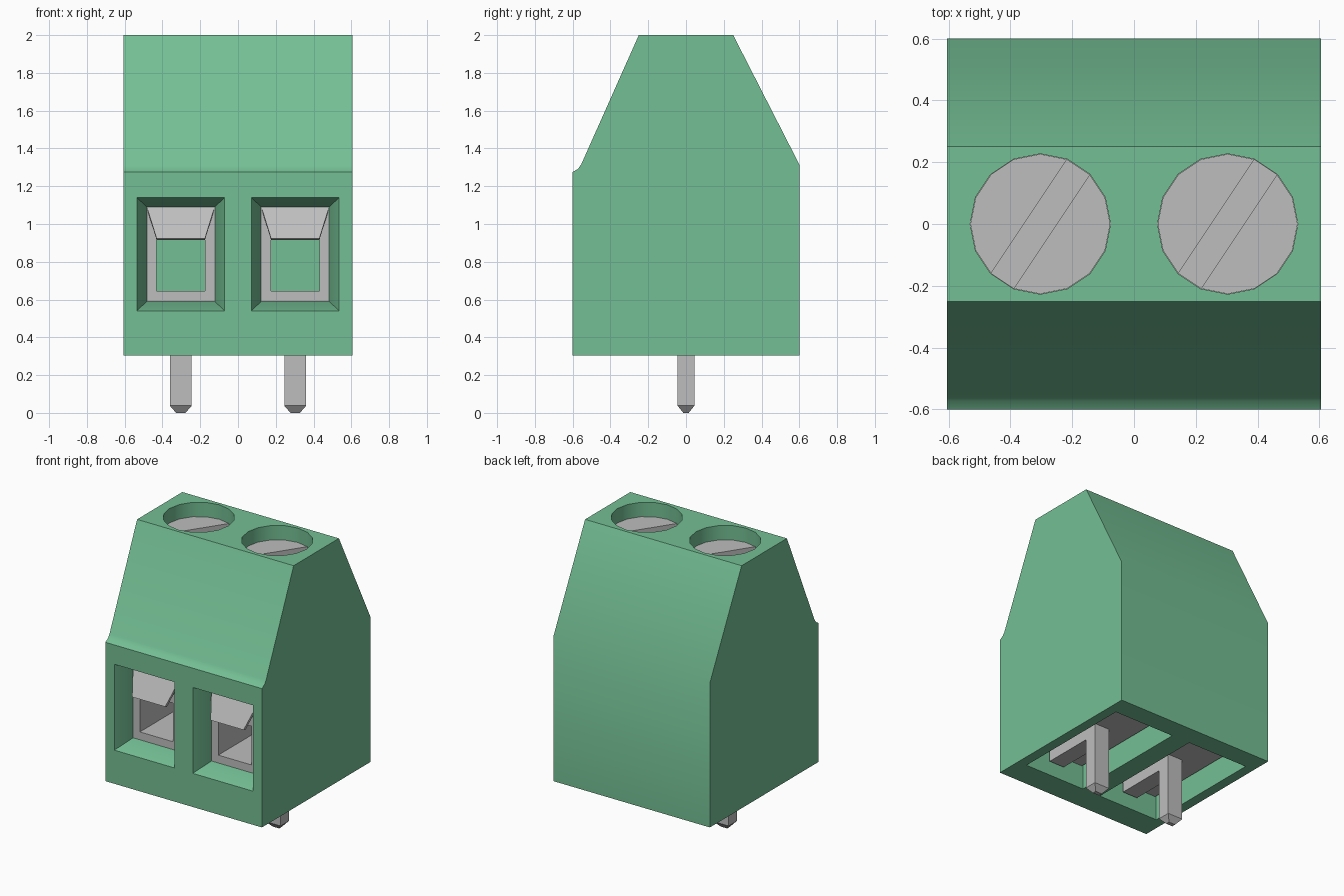
import bpy, bmesh, math
from mathutils import Matrix

if "Cube" in bpy.data.objects:
    bpy.data.objects.remove(bpy.data.objects["Cube"])


def material(name, rgb):
    m = bpy.data.materials.new(name)
    m.use_nodes = True
    m.diffuse_color = (*rgb, 1)
    m.node_tree.nodes["Principled BSDF"].inputs["Base Color"].default_value = (*rgb, 1)
    return m


GREEN = material("green plastic", (0.174, 0.521, 0.296))
METAL = material("grey metal", (0.515, 0.515, 0.515))


def finish(name, bm, mat):
    bmesh.ops.recalc_face_normals(bm, faces=bm.faces)
    me = bpy.data.meshes.new(name)
    bm.to_mesh(me)
    bm.free()
    ob = bpy.data.objects.new(name, me)
    bpy.context.collection.objects.link(ob)
    if mat:
        me.materials.append(mat)
    return ob


def loft(name, sections, mat=None):
    """Solid through matching closed sections, capped at both ends."""
    bm = bmesh.new()
    rings = [[bm.verts.new(p) for p in s] for s in sections]
    n = len(rings[0])
    for a, b in zip(rings, rings[1:]):
        for i in range(n):
            j = (i + 1) % n
            bm.faces.new((a[i], a[j], b[j], b[i]))
    bm.faces.new(rings[0])
    bm.faces.new(rings[-1])
    return finish(name, bm, mat)


def rect_z(cx, cy, hx, hy, z):
    return [(cx - hx, cy - hy, z), (cx + hx, cy - hy, z),
            (cx + hx, cy + hy, z), (cx - hx, cy + hy, z)]


def rect_y(cx, hx, y, z0, z1):
    return [(cx - hx, y, z0), (cx + hx, y, z0), (cx + hx, y, z1), (cx - hx, y, z1)]


def cylinder(name, cx, r, z0, z1, mat=None):
    bm = bmesh.new()
    bmesh.ops.create_cone(bm, cap_ends=True, segments=16, radius1=r, radius2=r,
                          depth=z1 - z0,
                          matrix=Matrix.Translation((cx, 0, (z0 + z1) / 2)))
    return finish(name, bm, mat)


def cut(ob, cutter):
    mod = ob.modifiers.new("cut", "BOOLEAN")
    mod.operation = "DIFFERENCE"
    mod.solver = "EXACT"
    mod.object = cutter
    bpy.context.view_layer.objects.active = ob
    bpy.ops.object.modifier_apply(modifier=mod.name)
    bpy.data.objects.remove(cutter)


def smooth(ob):
    bpy.ops.object.select_all(action="DESELECT")
    ob.select_set(True)
    bpy.context.view_layer.objects.active = ob
    bpy.ops.object.shade_smooth_by_angle(angle=math.radians(30))


# Housing: side profile extruded across the width
profile = [(-0.6, 0.305), (0.6, 0.305), (0.6, 1.315), (0.25, 2), (-0.25, 2),
           (-0.555, 1.315), (-0.572, 1.292), (-0.6, 1.275)]
housing = loft("housing", [[(x, y, z) for y, z in profile] for x in (-0.605, 0.605)], GREEN)

for side, cx in (("right", -0.303), ("left", 0.303)):
    # Housing openings: bottom cavity, wire funnel and screw well
    cut(housing, loft("cavity_cutter", [rect_z(cx, 0.02, 0.233, 0.44, z) for z in (0.2, 1.2)]))
    cut(housing, loft("funnel_cutter", [
        rect_y(cx, 0.243, -0.626, 0.53, 1.15),
        rect_y(cx, 0.18, -0.47, 0.59, 1.09),
        rect_y(cx, 0.18, -0.38, 0.59, 1.09)]))
    cut(housing, cylinder("well_cutter", cx, 0.227, 1.1, 2.1))

    # Metal clamp cage with a wire passage through it
    cage = loft(side + "_clamp_cage",
                [rect_y(cx, 0.225, y, 0.47, 1.19) for y in (-0.468, 0.43)], METAL)
    cut(cage, loft("passage_cutter", [rect_y(cx, 0.1275, y, 0.645, 0.915) for y in (-0.7, 0.7)]))

    # Sloping tab over the wire passage
    loft(side + "_wire_tab", [
        [(cx - w, y, z), (cx + w, y, z), (cx + w, y + 0.02, z - 0.008), (cx - w, y + 0.02, z - 0.008)]
        for w, y, z in ((0.179, -0.47, 1.089), (0.1275, -0.554, 0.922))], METAL)

    # Clamp screw with a diagonal slot
    screw = cylinder(side + "_screw", cx, 0.226, 1.15, 1.9, METAL)
    slot = loft("slot_cutter", [rect_z(0, 0, 0.4, 0.0443, z) for z in (1.83, 2.1)])
    slot.data.transform(Matrix.Translation((cx, 0, 0)) @ Matrix.Rotation(math.radians(56.25), 4, "Z"))
    cut(screw, slot)
    smooth(screw)

    # Solder pin with tapered tip, and the arm joining it to the cage
    loft(side + "_pin", [rect_z(cx, 0, 0.025, 0.014, 0),
                         rect_z(cx, 0, 0.058, 0.045, 0.038),
                         rect_z(cx, 0, 0.058, 0.045, 0.48)], METAL)
    loft(side + "_pin_arm", [rect_y(cx, 0.058, y, 0.39, 0.475) for y in (-0.40, 0.0)], METAL)

smooth(housing)
